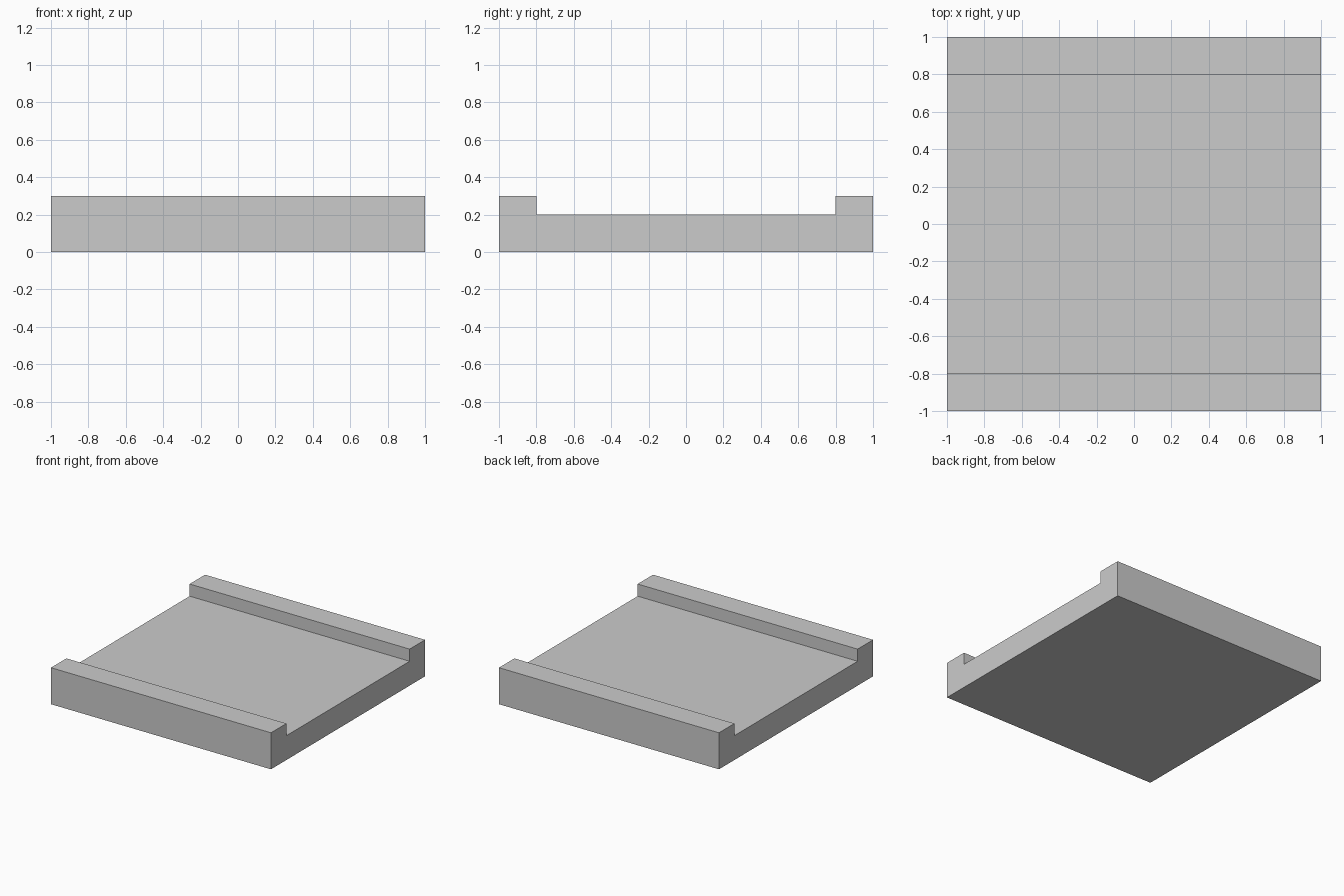
import bpy
import bmesh

if "Cube" in bpy.data.objects:
    bpy.data.objects.remove(bpy.data.objects["Cube"])

LENGTH = 2.0      # along x
HALF_WIDTH = 1.0  # along y
CURB_INNER = 0.8
FLOOR_Z = 0.2
CURB_Z = 0.3

# Half of the channel cross-section (y, z), mirrored to make the full outline
half = [(HALF_WIDTH, 0), (HALF_WIDTH, CURB_Z), (CURB_INNER, CURB_Z), (CURB_INNER, FLOOR_Z)]
profile = half + [(-y, z) for y, z in reversed(half)]

# Channel slab: extrude the cross-section along x
bm = bmesh.new()
face = bm.faces.new([bm.verts.new((-LENGTH / 2, y, z)) for y, z in profile])
result = bmesh.ops.extrude_face_region(bm, geom=[face], use_keep_orig=True)
moved = [g for g in result["geom"] if isinstance(g, bmesh.types.BMVert)]
bmesh.ops.translate(bm, verts=moved, vec=(LENGTH, 0, 0))
bmesh.ops.recalc_face_normals(bm, faces=bm.faces)

mesh = bpy.data.meshes.new("road_slab_with_curbs")
bm.to_mesh(mesh)
bm.free()
slab = bpy.data.objects.new("road_slab_with_curbs", mesh)
bpy.context.collection.objects.link(slab)
